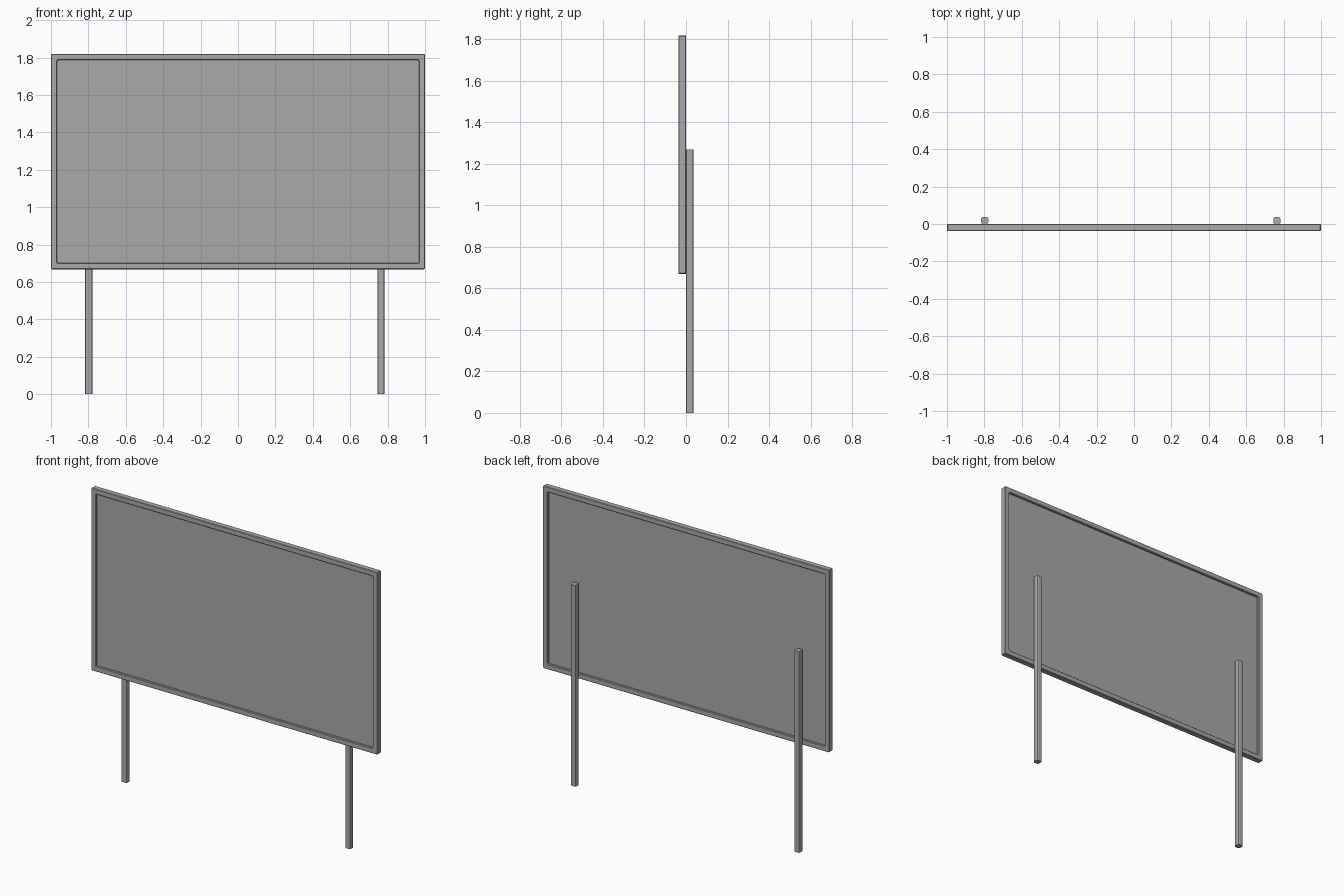
import bpy, bmesh

if "Cube" in bpy.data.objects:
    bpy.data.objects.remove(bpy.data.objects["Cube"])

grey = bpy.data.materials.new("light_grey")
grey.diffuse_color = (0.40, 0.40, 0.40, 1)
grey.use_nodes = True
grey.node_tree.nodes["Principled BSDF"].inputs["Base Color"].default_value = grey.diffuse_color


def make_object(name, bm):
    bmesh.ops.recalc_face_normals(bm, faces=bm.faces)
    mesh = bpy.data.meshes.new(name)
    bm.to_mesh(mesh)
    bm.free()
    mesh.materials.append(grey)
    obj = bpy.data.objects.new(name, mesh)
    bpy.context.collection.objects.link(obj)
    return obj


def box(bm, x0, x1, y0, y1, z0, z1):
    verts = bmesh.ops.create_cube(bm, size=1)["verts"]
    for v in verts:
        v.co = ((x0 + x1) / 2 + v.co.x * (x1 - x0),
                (y0 + y1) / 2 + v.co.y * (y1 - y0),
                (z0 + z1) / 2 + v.co.z * (z1 - z0))


LEFT, RIGHT, BOTTOM, TOP = -1.0, 1.0, 0.668, 1.819
DEPTH, WIDTH, CUT, CORNER = 0.037, 0.033, 0.003, 0.005


def cut_rectangle(inset):
    """Rectangle outline (x, z) with clipped corners."""
    x0, x1, z0, z1 = LEFT + inset, RIGHT - inset, BOTTOM + inset, TOP - inset
    c = CORNER
    return [(x0 + c, z0), (x1 - c, z0), (x1, z0 + c), (x1, z1 - c),
            (x1 - c, z1), (x0 + c, z1), (x0, z1 - c), (x0, z0 + c)]


# Frame: chamfered section swept around the board
section = [(0, -CUT), (CUT, 0), (WIDTH - CUT, 0), (WIDTH, -CUT),
           (WIDTH, CUT - DEPTH), (WIDTH - CUT, -DEPTH), (CUT, -DEPTH), (0, CUT - DEPTH)]
bm = bmesh.new()
loops = [[bm.verts.new((x, y, z)) for x, z in cut_rectangle(d)] for d, y in section]
for i in range(8):
    a, b = loops[i], loops[(i + 1) % 8]
    for j in range(8):
        k = (j + 1) % 8
        bm.faces.new((a[j], a[k], b[k], b[j]))
make_object("board_frame", bm)

# Panel: thin sheet recessed on both sides of the frame
bm = bmesh.new()
m = WIDTH - 0.006
box(bm, LEFT + m, RIGHT - m, -0.023, -0.014, BOTTOM + m, TOP - m)
make_object("board_panel", bm)

# Posts: square bars with rounded upright edges, fixed to the back
for name, x in (("left_post", -0.798), ("right_post", 0.764)):
    bm = bmesh.new()
    box(bm, x - 0.019, x + 0.019, 0, 0.037, 0, 1.27)
    upright = [e for e in bm.edges if abs(e.verts[0].co.z - e.verts[1].co.z) > 1]
    bmesh.ops.bevel(bm, geom=upright, offset=0.009, segments=2, profile=0.5, affect='EDGES')
    make_object(name, bm)
